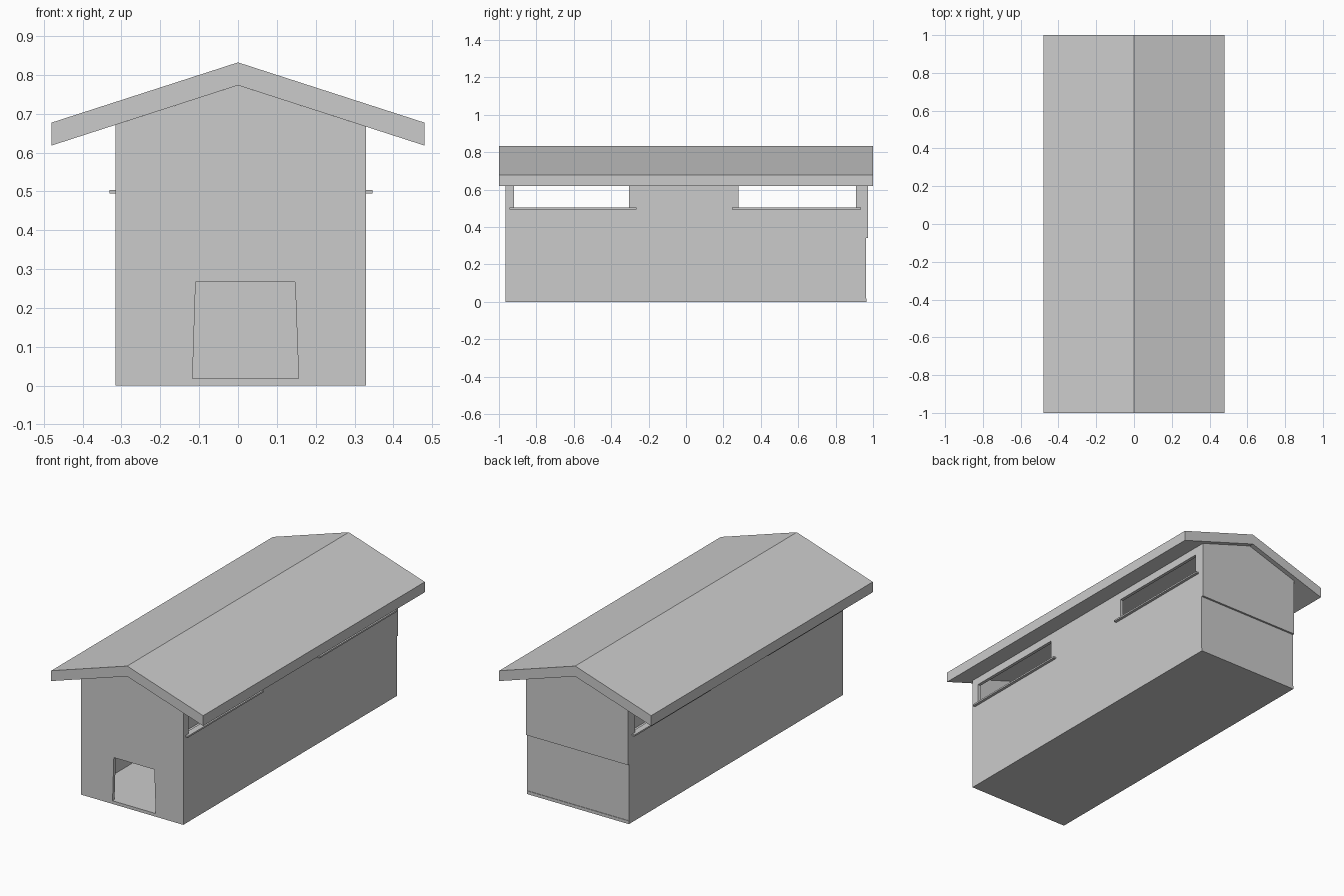
import bpy, bmesh

if "Cube" in bpy.data.objects:
    bpy.data.objects.remove(bpy.data.objects["Cube"])

XL, XR = -0.315, 0.33            # outer faces of the side walls
T = 0.018                        # board thickness


def under(x):
    """Height of the roof underside at x."""
    return 0.773 - 0.323 * abs(x)


def make(name, bm):
    bmesh.ops.recalc_face_normals(bm, faces=bm.faces)
    me = bpy.data.meshes.new(name)
    bm.to_mesh(me)
    bm.free()
    ob = bpy.data.objects.new(name, me)
    bpy.context.collection.objects.link(ob)
    return ob


def extrude_y(name, profile, y0, y1):
    """Extrude an (x, z) outline from y0 to y1."""
    bm = bmesh.new()
    face = bm.faces.new([bm.verts.new((x, y0, z)) for x, z in profile])
    res = bmesh.ops.extrude_face_region(bm, geom=[face])
    verts = [v for v in res["geom"] if isinstance(v, bmesh.types.BMVert)]
    bmesh.ops.translate(bm, vec=(0, y1 - y0, 0), verts=verts)
    return make(name, bm)


def box(name, x, y, z):
    return extrude_y(name, [(x[0], z[0]), (x[1], z[0]), (x[1], z[1]), (x[0], z[1])], *y)


# Gable roof slab
extrude_y("roof", [(-0.48, 0.618), (0, 0.773), (0.48, 0.618),
                   (0.48, 0.677), (0, 0.832), (-0.48, 0.677)], -1.0, 1.0)

# Floor
box("floor", (XL, XR), (-0.965, 0.965), (0.0, T))

# Front wall with tapered doorway
extrude_y("front_wall", [(XL, T), (-0.117, T), (-0.109, 0.267), (0.147, 0.267),
                         (0.156, T), (XR, T), (XR, under(XR)), (0, under(0)),
                         (XL, under(XL))], -0.965, -0.947)

# Back wall: fixed lower board and proud upper gable panel
box("back_lower_panel", (XL, XR), (0.945, 0.962), (T, 0.345))
extrude_y("back_upper_panel", [(XL, 0.34), (XR, 0.34), (XR, under(XR)),
                               (0, under(0)), (XL, under(XL))], 0.955, 0.973)

# Side walls: low boards, full-height parts, header and window sills
for side, xo, s in (("left", XL, -1), ("right", XR, 1)):
    xs = sorted((xo, xo - s * T))
    top = under(xo)
    box(side + "_lower_wall", xs, (-0.947, 0.955), (T, 0.495))
    for part, y in (("front_post", (-0.947, -0.92)), ("middle_wall", (-0.305, 0.28)),
                    ("back_post", (0.91, 0.955))):
        box(side + "_" + part, xs, y, (0.495, top))
    box(side + "_header", xs, (-0.947, 0.955), (0.622, top))
    sx = sorted((xo - s * 0.02, xo + s * 0.016))
    box(side + "_front_sill", sx, (-0.945, -0.265), (0.494, 0.503))
    box(side + "_back_sill", sx, (0.245, 0.935), (0.494, 0.503))
